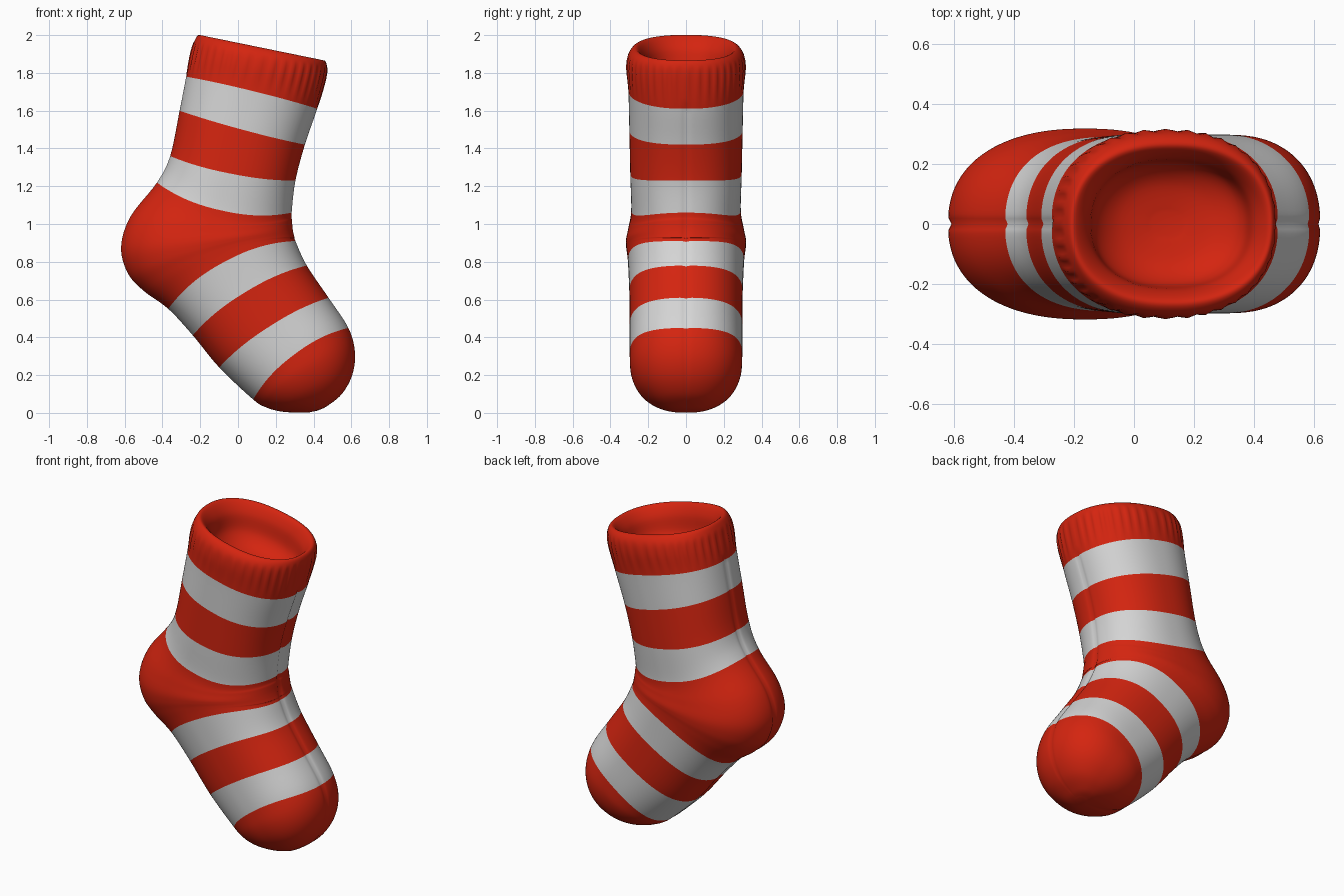
import bpy
import bmesh
from math import sin, cos, pi, exp, copysign
from mathutils import Vector

SEGMENTS = 160      # points around each ring
STEPS = 6           # rings between two key sections
ROUNDNESS = 2.3     # superellipse exponent of the cross-section
RIBS = 40           # knitted ribs around the cuff


def make_material(name, colour):
    mat = bpy.data.materials.new(name)
    mat.use_nodes = True
    mat.diffuse_color = (*colour, 1)
    mat.node_tree.nodes["Principled BSDF"].inputs["Base Color"].default_value = (*colour, 1)
    return mat


# Key sections: heel-side x, z; instep-side x, z; half width; bend along the leg
lining = [
    (0.06, 1.69, 0.16, 1.67, .04, 0),
    (-.06, 1.74, 0.27, 1.67, .14, 0),
    (-.13, 1.82, 0.36, 1.71, .20, 0),
    (-.15, 1.93, 0.40, 1.81, .22, 0),
]
cuff = [
    (-.20, 2.00, 0.45, 1.865, .26, 0),
    (-.23, 1.97, 0.47, 1.84, .30, 0),
    (-.25, 1.90, 0.463, 1.77, .313, 0),
]
leg = [
    (-.275, 1.78, 0.42, 1.61, .305, .01),
    (-.31, 1.60, 0.355, 1.42, .30, -.01),
    (-.36, 1.36, 0.305, 1.23, .295, -.03),
    (-.43, 1.22, 0.285, 1.06, .29, -.07),
]
heel = [
    (-.57, 1.04, 0.287, 1.02, .305, -.05),
    (-.62, 0.88, 0.29, 0.98, .317, -.01),
    (-.585, 0.74, 0.295, 0.95, .317, .04),
    (-.50, 0.645, 0.30, 0.93, .312, .07),
]
foot = [
    (-.37, 0.55, 0.305, 0.91, .307, .08),
    (-.24, 0.41, 0.365, 0.78, .30, .05),
    (-.10, 0.24, 0.48, 0.61, .298, .04),
    (0.08, 0.07, 0.585, 0.45, .298, .06),
]
toe = [
    (0.145, 0.03, 0.62, 0.32, .29, .05),
    (0.21, 0.01, 0.605, 0.20, .25, .03),
    (0.27, 0.003, 0.55, 0.10, .18, .01),
    (0.33, 0.001, 0.47, 0.035, .10, 0),
    (0.37, 0.001, 0.42, 0.012, .03, 0),
]
keys = [Vector(k) for k in lining + cuff + leg + heel + foot + toe]
rim_start = len(lining)
leg_start = rim_start + len(cuff)
foot_start = leg_start + len(leg) + len(heel)
white_spans = {leg_start, leg_start + 2, foot_start, foot_start + 2}


def section(i, t):
    """Smooth blend of the key sections from key i to key i + 1."""
    a, b = keys[max(i - 1, 0)], keys[i]
    c, d = keys[i + 1], keys[min(i + 2, len(keys) - 1)]
    return (b * 2 + (c - a) * t + (a * 2 - b * 5 + c * 4 - d) * t**2
            + (b * 3 - a - c * 3 + d) * t**3) / 2


def power(v):
    return copysign(abs(v) ** (2 / ROUNDNESS), v)


def ring_points(sec, u):
    """Points of one bent oval ring with cuff ribs and the side seams."""
    bx, bz, fx, fz, width, bend = sec
    mid = Vector((bx + fx, 0, bz + fz)) / 2
    half = Vector((fx - bx, 0, fz - bz)) / 2
    up = Vector((-half.z, 0, half.x)).normalized()
    rib_span = (u - rim_start - 1) / (leg_start - rim_start - 1)
    rib = sin(pi * rib_span) if 0 < rib_span < 1 else 0
    seam = 1 if u >= leg_start else 0
    for k in range(SEGMENTS):
        a = 2 * pi * k / SEGMENTS
        scale = 1 + .012 * rib * cos(RIBS * a)
        scale -= .025 * seam * exp(-(sin(a) / .03) ** 2)
        yield (mid + half * power(cos(a)) * scale + up * bend * sin(a) ** 2
               + Vector((0, width * power(sin(a)) * scale, 0)))


def build_sock():
    bm = bmesh.new()
    rings = []
    spans = len(keys) - 1
    for n in range(spans * STEPS + 1):
        i = min(n // STEPS, spans - 1)
        t = n / STEPS - i
        rings.append([bm.verts.new(p) for p in ring_points(section(i, t), n / STEPS)])
    # Stripes follow the key sections
    for n, (r, s) in enumerate(zip(rings, rings[1:])):
        for k in range(SEGMENTS):
            j = (k + 1) % SEGMENTS
            face = bm.faces.new((r[k], r[j], s[j], s[k]))
            face.material_index = int(n // STEPS in white_spans)
    # Close the lining floor and the toe tip
    for end in (rings[0], rings[-1]):
        bm.faces.new(end)
    bmesh.ops.recalc_face_normals(bm, faces=bm.faces)
    mesh = bpy.data.meshes.new("striped_sock")
    bm.to_mesh(mesh)
    bm.free()
    return mesh


default_cube = bpy.data.objects.get("Cube")
if default_cube:
    bpy.data.objects.remove(default_cube, do_unlink=True)

sock_mesh = build_sock()
sock_mesh.materials.append(make_material("red_wool", (0.66, 0.018, 0.005)))
sock_mesh.materials.append(make_material("white_wool", (0.66, 0.66, 0.66)))
sock = bpy.data.objects.new("striped_sock", sock_mesh)
bpy.context.collection.objects.link(sock)

bpy.ops.object.select_all(action='DESELECT')
bpy.context.view_layer.objects.active = sock
sock.select_set(True)
bpy.ops.object.shade_smooth_by_angle(angle=pi / 3)
